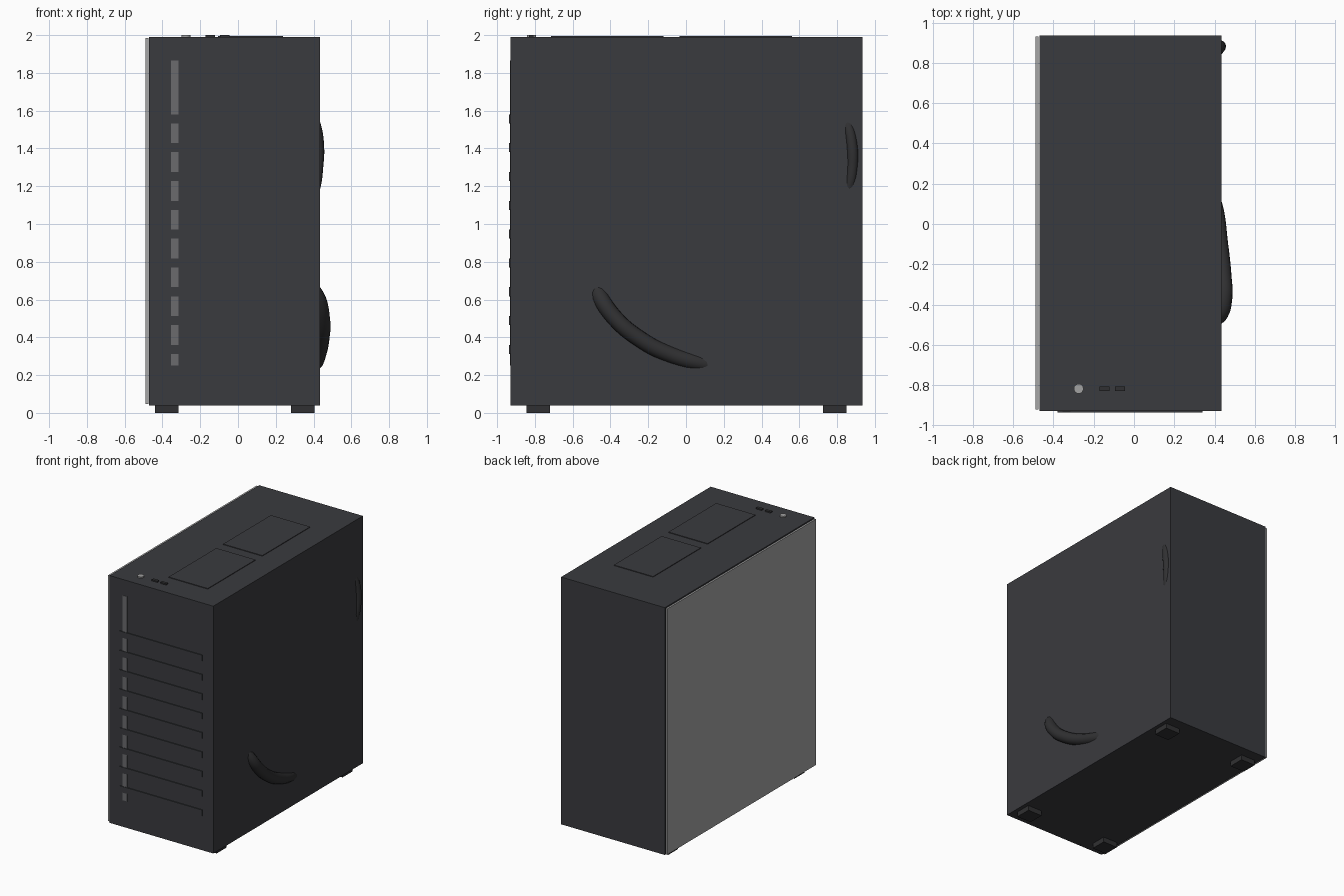
import bpy
from mathutils import Vector

if "Cube" in bpy.data.objects:
    bpy.data.objects.remove(bpy.data.objects["Cube"])


def material(name, rgb):
    m = bpy.data.materials.new(name)
    m.diffuse_color = (*rgb, 1)
    m.use_nodes = True
    m.node_tree.nodes["Principled BSDF"].inputs["Base Color"].default_value = m.diffuse_color
    return m


DARK = material("dark_metal", (0.042, 0.043, 0.049))
BLACK = material("black_rubber", (0.03, 0.03, 0.032))
STRIP = material("strip_grey", (0.145, 0.147, 0.155))
GLASS = material("glass_grey", (0.38, 0.38, 0.38))
BUTTON = material("button_grey", (0.36, 0.36, 0.36))


def box(name, x, y, z, mat=DARK):
    """Box from (min, max) ranges on each axis."""
    bpy.ops.mesh.primitive_cube_add(size=1, location=[(a + b) / 2 for a, b in (x, y, z)])
    o = bpy.context.object
    o.name = name
    o.scale = [b - a for a, b in (x, y, z)]
    bpy.ops.object.transform_apply(location=False, rotation=False, scale=True)
    o.data.materials.append(mat)
    return o


def cylinder(name, loc, radius, depth, mat, axis="Z"):
    rot = {"Z": (0, 0, 0), "Y": (1.5708, 0, 0), "X": (0, 1.5708, 0)}[axis]
    bpy.ops.mesh.primitive_cylinder_add(vertices=32, radius=radius, depth=depth,
                                        location=loc, rotation=rot)
    o = bpy.context.object
    o.name = name
    o.data.materials.append(mat)
    bpy.ops.object.shade_smooth_by_angle()
    return o


def cable(name, points, radius):
    """Round smooth cable through the given points."""
    c = bpy.data.curves.new(name, "CURVE")
    c.dimensions = "3D"
    c.bevel_depth = radius
    c.bevel_resolution = 5
    c.use_fill_caps = True
    s = c.splines.new("BEZIER")
    s.bezier_points.add(len(points) - 1)
    for bp, p in zip(s.bezier_points, points):
        bp.co = Vector(p)
        bp.handle_left_type = bp.handle_right_type = "AUTO"
    c.materials.append(BLACK)
    o = bpy.data.objects.new(name, c)
    bpy.context.collection.objects.link(o)
    return o


X0, X1 = -0.47, 0.435
Y0, Y1 = -0.929, 0.935
Z0, Z1 = 0.04, 1.99
T = 0.02

# Case shell: five panels, left side open behind the glass
box("right_panel", (X1 - T, X1), (Y0, Y1), (Z0, Z1))
box("front_panel", (X0, X1 - T), (Y0, Y0 + T), (Z0, Z1))
box("back_panel", (X0, X1 - T), (Y1 - T, Y1), (Z0, Z1))
box("top_panel", (X0, X1 - T), (Y0 + T, Y1 - T), (Z1 - T, Z1))
box("bottom_panel", (X0, X1 - T), (Y0 + T, Y1 - T), (Z0, Z0 + T))
box("glass_panel", (-0.489, -0.475), (-0.92, 0.93), (0.046, 1.984), GLASS)

# Feet
for x in ((-0.44, -0.315), (0.28, 0.405)):
    for y in ((-0.845, -0.72), (0.725, 0.85)):
        box("foot", x, y, (0, Z0), BLACK)

# Front light strip with raised slats across it
box("light_strip", (-0.355, -0.315), (-0.932, Y0), (0.25, 1.865), STRIP)
for i in range(9):
    z = 0.336 + i * 0.1526
    box("front_slat", (-0.38, 0.34), (-0.936, Y0), (z - 0.024, z + 0.024))

# Top vents, ports and power button
for y in ((-0.715, -0.12), (-0.035, 0.56)):
    box("top_vent", (-0.105, 0.237), y, (Z1, 1.995))
for x in (-0.147, -0.07):
    box("usb_port", (x - 0.025, x + 0.025), (-0.83, -0.807), (Z1, 2.0), BLACK)
cylinder("power_button", (-0.275, -0.818, 1.994), 0.024, 0.012, BUTTON)

# Simple interior behind the glass
box("motherboard", (0.29, 0.31), (-0.2, 0.85), (0.6, 1.8), BLACK)
box("power_supply_shroud", (-0.4, 0.33), (-0.85, 0.9), (0.06, 0.42))
box("graphics_card", (-0.2, 0.28), (-0.1, 0.85), (0.8, 0.92))
cylinder("processor_cooler", (0.2, 0.35, 1.35), 0.16, 0.16, BLACK, "X")
for z in (0.75, 1.2, 1.65):
    cylinder("front_fan", (-0.02, -0.85, z), 0.2, 0.05, BLACK, "Y")

# Cables bulging through the right panel
cable("lower_cable", [(0.27, -0.50, 0.76), (0.409, -0.46, 0.625), (0.444, -0.37, 0.495),
                      (0.440, -0.25, 0.395), (0.424, -0.10, 0.315),
                      (0.394, 0.10, 0.258), (0.33, 0.25, 0.24)], 0.044)
cable("upper_cable", [(0.36, 0.82, 1.63), (0.409, 0.858, 1.525), (0.427, 0.88, 1.41),
                      (0.423, 0.882, 1.31), (0.406, 0.864, 1.19), (0.36, 0.83, 1.08)], 0.029)
